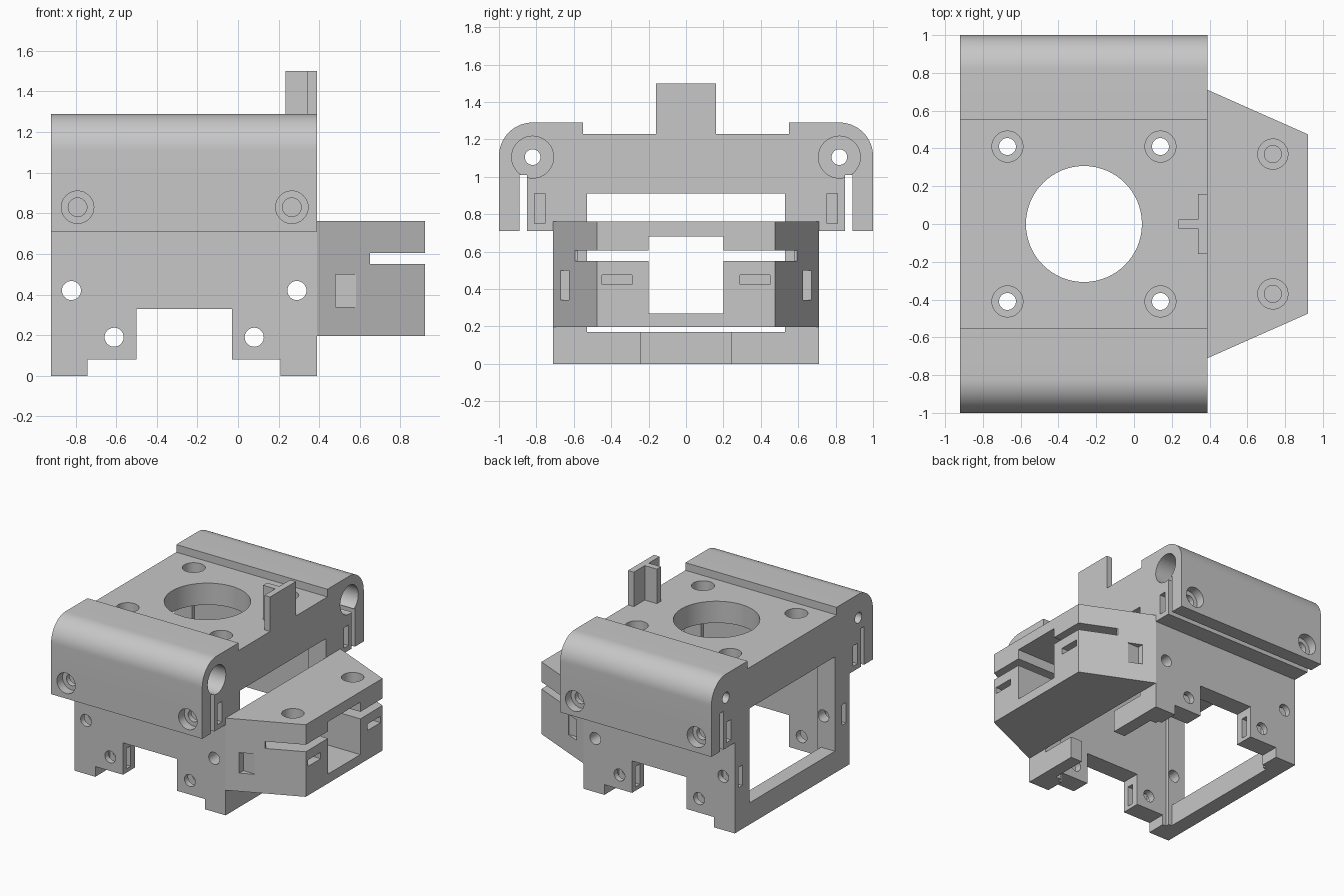
import bpy, bmesh, math
from mathutils import Matrix, Vector

old = bpy.data.objects.get("Cube")
if old:
    bpy.data.objects.remove(old)

grey = bpy.data.materials.new("plain grey")
grey.use_nodes = True
colour = (0.57, 0.57, 0.57, 1)
grey.diffuse_color = colour
grey.node_tree.nodes["Principled BSDF"].inputs["Base Color"].default_value = colour


def finish(name, bm):
    bmesh.ops.recalc_face_normals(bm, faces=bm.faces)
    mesh = bpy.data.meshes.new(name)
    bm.to_mesh(mesh)
    bm.free()
    mesh.materials.append(grey)
    ob = bpy.data.objects.new(name, mesh)
    bpy.context.collection.objects.link(ob)
    return ob


def prism(name, points, axis, start, end):
    """Extrude a closed profile along x or z."""
    bm = bmesh.new()
    place = {"x": lambda p: (start, p[0], p[1]), "z": lambda p: (p[0], p[1], start)}[axis]
    face = bm.faces.new([bm.verts.new(place(p)) for p in points])
    moved = bmesh.ops.extrude_face_region(bm, geom=[face])["geom"]
    step = Vector((end - start, 0, 0)) if axis == "x" else Vector((0, 0, end - start))
    bmesh.ops.translate(bm, vec=step, verts=[v for v in moved if isinstance(v, bmesh.types.BMVert)])
    return finish(name, bm)


def box(name, x0, x1, y0, y1, z0, z1):
    y0, y1 = min(y0, y1), max(y0, y1)
    return prism(name, [(x0, y0), (x1, y0), (x1, y1), (x0, y1)], "z", z0, z1)


def rod(axis, centre, radius, start, end, sides=32):
    """Cylinder cutter; centre gives the two coordinates other than axis."""
    bm = bmesh.new()
    bmesh.ops.create_cone(bm, cap_ends=True, segments=sides, radius1=radius,
                          radius2=radius, depth=abs(end - start))
    mid, (a, b) = (start + end) / 2, centre
    turn, place = {
        "x": (Matrix.Rotation(math.pi / 2, 4, "Y"), (mid, a, b)),
        "y": (Matrix.Rotation(math.pi / 2, 4, "X"), (a, mid, b)),
        "z": (Matrix.Identity(4), (a, b, mid)),
    }[axis]
    bmesh.ops.transform(bm, matrix=Matrix.Translation(place) @ turn, verts=bm.verts)
    return finish("cutter", bm)


def carve(ob, cutter):
    mod = ob.modifiers.new("cut", "BOOLEAN")
    mod.operation, mod.solver, mod.object = "DIFFERENCE", "EXACT", cutter
    cutter.hide_render = True
    bpy.context.view_layer.objects.active = ob
    bpy.ops.object.modifier_apply(modifier=mod.name)
    bpy.data.objects.remove(cutter)


def slot(ob, *size):
    carve(ob, box("cutter", *size))


LEFT, RIGHT = -0.92, 0.39

# Carriage body: one cross-section with rounded rod clamps and side walls
half = [(0.53, 0.91), (0.53, 0), (0.71, 0), (0.71, 0.71), (1, 0.71)]
for i in range(17):
    a = math.pi / 2 * i / 16
    half.append((0.82 + 0.18 * math.cos(a), 1.11 + 0.18 * math.sin(a)))
half += [(0.55, 1.29), (0.55, 1.23)]
body = prism("carriage_body", half + [(-y, z) for y, z in reversed(half)], "x", LEFT, RIGHT)

# Motor pocket between the end lips
slot(body, -0.77, 0.24, -0.56, 0.56, -0.1, 1.06)

# Stepped notch under both walls
slot(body, -0.74, 0.21, -1.2, 1.2, -0.1, 0.08)
slot(body, -0.5, -0.03, -1.2, 1.2, -0.1, 0.33)

# Top plate bore and counterbored mounting holes
carve(body, rod("z", (-0.265, 0), 0.307, 0.8, 1.4, 64))
for x in (-0.67, 0.14):
    for y in (-0.41, 0.41):
        carve(body, rod("z", (x, y), 0.045, 0.8, 1.4))
        carve(body, rod("z", (x, y), 0.082, 1.14, 1.4))

for s in (-1, 1):
    # Rod bores with a clamping slit below
    carve(body, rod("x", (s * 0.82, 1.105), 0.112, LEFT + 0.1, 0.6, 48))
    carve(body, rod("x", (s * 0.82, 1.105), 0.042, -1.1, 0.6))
    slot(body, -1.1, 0.6, s * 0.85, s * 0.89, 0.6, 1.01)
    # Clamp screw holes with nut slots in the ends
    for x in (-0.79, 0.265):
        carve(body, rod("y", (x, 0.83), 0.08, s * 0.93, s * 1.2))
        carve(body, rod("y", (x, 0.83), 0.046, s * 0.72, s * 1.2))
    for x0, x1 in ((-1.1, -0.73), (0.2, 0.6)):
        slot(body, x0, x1, s * 0.755, s * 0.81, 0.75, 0.91)
    # Wall screw holes and their nut slots
    for x, z in ((-0.82, 0.42), (0.29, 0.42), (-0.61, 0.19), (0.08, 0.19)):
        carve(body, rod("y", (x, z), 0.047, s * 0.4, s * 0.9))
    slot(body, -1.1, -0.75, s * 0.615, s * 0.665, 0.34, 0.5)
    slot(body, -0.68, -0.4, s * 0.615, s * 0.665, 0.11, 0.27)
    slot(body, -0.1, 0.15, s * 0.615, s * 0.665, 0.11, 0.27)

# Lower cross bar joining the walls at one end, short stubs at the other
bar = box("cross_bar", LEFT, -0.8, -0.7, 0.7, 0, 0.17)
stubs = [box(label, 0.29, RIGHT, s * 0.24, s * 0.7, 0, 0.17)
         for s, label in ((-1, "front_stub"), (1, "back_stub"))]

# T-shaped end-stop tab on the top plate
tab = prism("end_stop_tab", [(0.39, -0.16), (0.39, 0.16), (0.34, 0.16), (0.34, 0.025),
                             (0.235, 0.025), (0.235, -0.025), (0.34, -0.025),
                             (0.34, -0.16)], "z", 1.2, 1.5)

# Tapered belt clamp arm
arm = prism("clamp_arm", [(RIGHT, -0.71), (0.92, -0.475), (0.92, 0.475), (RIGHT, 0.71)],
            "z", 0.197, 0.762)
slot(arm, 0.3, 1.1, -0.2, 0.2, 0.27, 0.68)
slot(arm, 0.65, 1.1, -0.9, 0.9, 0.55, 0.605)
slot(arm, 0.3, 0.66, -0.58, 0.58, 0.55, 0.605)
for s in (-1, 1):
    carve(arm, rod("z", (0.735, s * 0.37), 0.08, 0.68, 0.9))
    carve(arm, rod("z", (0.735, s * 0.37), 0.045, 0.3, 0.9))
    slot(arm, 0.65, 1.1, s * 0.29, s * 0.45, 0.425, 0.475)
    slot(arm, 0.48, 0.58, s * 0.62, s * 0.9, 0.34, 0.5)

# Smooth only the curved surfaces
bpy.ops.object.select_all(action="DESELECT")
for ob in [body, bar, tab, arm] + stubs:
    ob.select_set(True)
bpy.context.view_layer.objects.active = body
bpy.ops.object.shade_smooth_by_angle(angle=math.radians(30))
